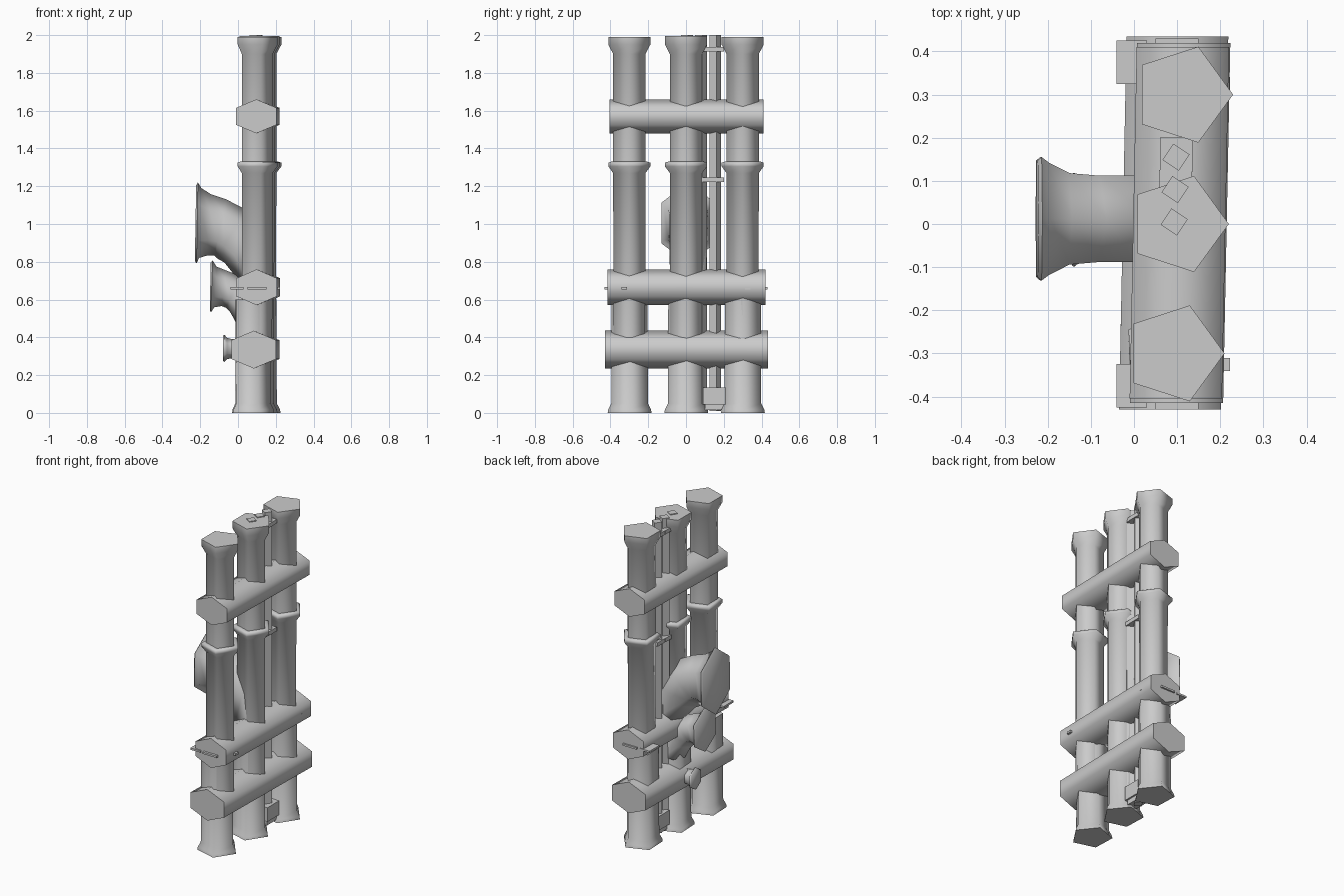
import bpy, bmesh, math
from mathutils import Vector

if "Cube" in bpy.data.objects:
    bpy.data.objects.remove(bpy.data.objects["Cube"])


def loft(name, rings, sides, phase=0.0):
    """Skin rings of (centre, u axis, v axis); the axes carry the radii."""
    bm = bmesh.new()
    loops = []
    for c, u, v in rings:
        c, u, v = Vector(c), Vector(u), Vector(v)
        loops.append([bm.verts.new(c + u * math.cos(phase + 2 * math.pi * i / sides)
                                   + v * math.sin(phase + 2 * math.pi * i / sides))
                      for i in range(sides)])
    for a, b in zip(loops, loops[1:]):
        for i in range(sides):
            j = (i + 1) % sides
            bm.faces.new((a[i], a[j], b[j], b[i]))
    bm.faces.new(loops[0])
    bm.faces.new(loops[-1])
    bmesh.ops.recalc_face_normals(bm, faces=bm.faces)
    mesh = bpy.data.meshes.new(name)
    bm.to_mesh(mesh)
    bm.free()
    ob = bpy.data.objects.new(name, mesh)
    bpy.context.collection.objects.link(ob)
    bpy.ops.object.select_all(action='DESELECT')
    ob.select_set(True)
    bpy.context.view_layer.objects.active = ob
    bpy.ops.object.shade_smooth_by_angle(angle=math.radians(75))
    return ob


def upright(name, x, y, profile, sides, phase=0.0):
    """Vertical pipe from a (radius, z) profile."""
    return loft(name, [((x, y, z), (r, 0, 0), (0, r, 0)) for r, z in profile], sides, phase)


def box(name, centre, size):
    x, y, z = centre
    k = math.sqrt(0.5)
    return loft(name, [((x, y, z + s * size[2] / 2), (size[0] * k, 0, 0), (0, size[1] * k, 0))
                       for s in (-1, 1)], 4, math.pi / 4)


# Three main five-sided pipes, each in a foot, middle and top section
for label, y, top in (("front", -0.3, 1.99), ("middle", 0.0, 1.995), ("back", 0.3, 1.99)):
    x = 0.103 + 0.033 * y
    xf = 0.087 + 0.055 * y
    upright(label + "_pipe_foot", xf, y,
            [(0.122, 0), (0.119, 0.018), (0.102, 0.05), (0.1, 0.6)], 5, 0.04)
    upright(label + "_pipe_middle", x, y,
            [(0.088, 0.4), (0.09, 1.27), (0.117, 1.305), (0.117, 1.325), (0.1, 1.33)], 5)
    upright(label + "_pipe_top", x, y,
            [(0.09, 1.3), (0.09, 1.9), (0.117, 1.95), (0.117, top)], 5)

# Horizontal six-sided pipes crossing all three uprights
for label, x, z, rx, rz, y0, y1 in (("upper", 0.105, 1.57, 0.107, 0.09, -0.405, 0.41),
                                    ("centre", 0.107, 0.665, 0.108, 0.095, -0.415, 0.42),
                                    ("lower", 0.092, 0.335, 0.118, 0.1, -0.43, 0.435)):
    loft(label + "_cross_pipe",
         [((x + 0.02 * y, y, z), (rx / 0.866, 0, 0), (0, 0, rz)) for y in (y0, y1)],
         6, math.pi / 6)

# Thin fins at the ends of the centre cross pipe
for label, y in (("front", -0.375), ("back", 0.375)):
    box(label + "_left_fin", (-0.005, y, 0.66), (0.07, 0.1, 0.012))
    box(label + "_end_fin", (0.1, y * 1.1, 0.66), (0.1, 0.036, 0.012))
    box(label + "_right_fin", (0.19, y * 0.87, 0.66), (0.065, 0.03, 0.014))


def horn(name, y, rings):
    """Flared elbow: rings of (x, z, half width, half height, downward tilt in degrees)."""
    out = []
    for x, z, w, h, tilt in rings:
        t = math.radians(tilt)
        out.append(((x, y, z), (0, w / 0.866, 0), (h * math.sin(t), 0, h * math.cos(t))))
    loft(name, out, 6, math.pi / 6)


# Flared outlets on the left side
horn("large_outlet", 0.012, [(-0.225, 1.005, 0.135, 0.2, 1), (-0.216, 1.005, 0.143, 0.215, 1),
                             (-0.2, 1.005, 0.13, 0.185, 2), (-0.155, 0.995, 0.106, 0.163, 4),
                             (-0.095, 0.982, 0.1, 0.152, 12), (-0.035, 0.948, 0.1, 0.15, 32),
                             (0.035, 0.87, 0.1, 0.13, 55), (0.08, 0.72, 0.095, 0.085, 85)])
horn("medium_outlet", 0.01, [(-0.147, 0.67, 0.1, 0.125, 1), (-0.139, 0.67, 0.108, 0.138, 2),
                             (-0.12, 0.667, 0.09, 0.108, 3), (-0.075, 0.66, 0.075, 0.095, 7),
                             (-0.025, 0.64, 0.075, 0.092, 25), (0.03, 0.58, 0.075, 0.085, 55),
                             (0.07, 0.46, 0.072, 0.07, 88)])
horn("small_outlet", 0.01, [(-0.08, 0.342, 0.05, 0.066, 0), (-0.072, 0.342, 0.055, 0.072, 0),
                            (-0.058, 0.341, 0.043, 0.056, 0), (-0.03, 0.34, 0.04, 0.05, 0),
                            (0.05, 0.338, 0.04, 0.05, 0)])

# Thin four-sided pipes with square collars
for i, y in enumerate((0.005, 0.08, 0.155)):
    x = 0.093 + 0.03 * y
    upright("thin_pipe_%d" % (i + 1), x, y, [(0.032, 0.01), (0.032, 2.0)], 4, 0.2)
    for z in (1.235, 1.925):
        box("thin_pipe_collar", (x, y + 0.005, z), (0.075, 0.08, 0.025))

# Foot block and floor plate under the outer thin pipe
box("thin_pipe_foot", (0.1, 0.15, 0.09), (0.09, 0.12, 0.09))
box("thin_pipe_floor_plate", (0.1, 0.15, 0.03), (0.07, 0.1, 0.03))
